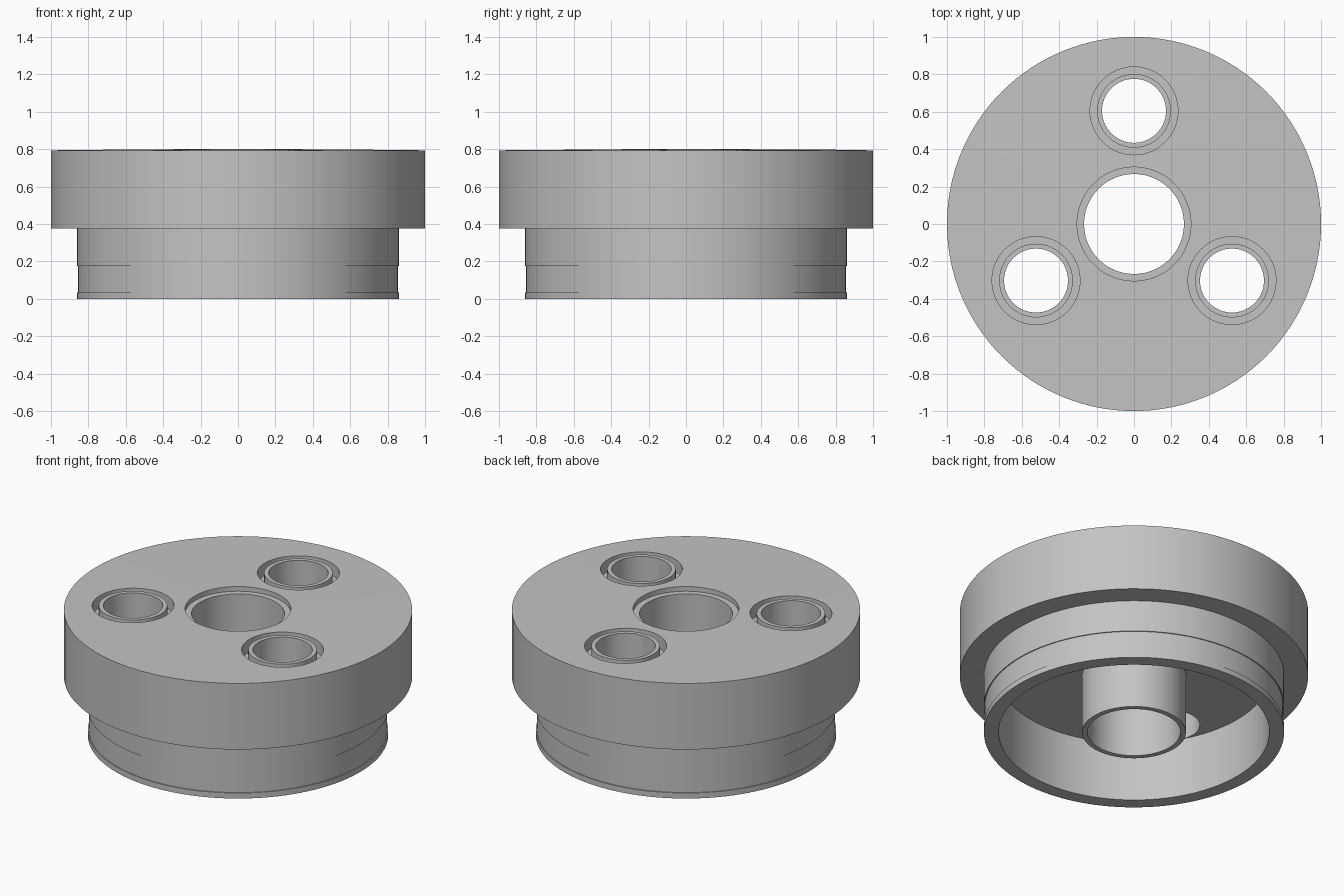
import bpy, bmesh, math
from mathutils import Matrix, Vector

cube = bpy.data.objects.get("Cube")
if cube:
    bpy.data.objects.remove(cube, do_unlink=True)

metal = bpy.data.materials.new("light_grey_metal")
metal.use_nodes = True
GREY = (0.55, 0.55, 0.55, 1)
metal.diffuse_color = GREY
metal.node_tree.nodes["Principled BSDF"].inputs["Base Color"].default_value = GREY

TOP, STEP = 0.80, 0.375            # crown and underside of the flange
BORE, PIN_HOLE, BUSH, POCKET = 0.267, 0.171, 0.197, 0.235
POCKET_FLOOR = TOP - 0.08
PIN_CIRCLE = 0.605


def lathe(name, profile, centre=(0, 0), steps=128):
    """Revolve a closed (radius, height) outline into a solid ring."""
    bm = bmesh.new()
    rings = []
    for i in range(steps):
        a = math.tau * i / steps
        rings.append([bm.verts.new((r * math.cos(a), r * math.sin(a), z)) for r, z in profile])
    n = len(profile)
    for i in range(steps):
        here, there = rings[i], rings[(i + 1) % steps]
        for j in range(n):
            k = (j + 1) % n
            bm.faces.new((here[j], there[j], there[k], here[k]))
    bmesh.ops.recalc_face_normals(bm, faces=bm.faces[:])
    return finish(name, bm, centre)


def finish(name, bm, centre):
    mesh = bpy.data.meshes.new(name)
    bm.to_mesh(mesh)
    bm.free()
    mesh.materials.append(metal)
    obj = bpy.data.objects.new(name, mesh)
    obj.location = (*centre, 0)
    bpy.context.collection.objects.link(obj)
    return obj


def activate(obj):
    bpy.ops.object.select_all(action='DESELECT')
    obj.select_set(True)
    bpy.context.view_layer.objects.active = obj


def drill(body, radius, low, high, centre):
    """Cut a round hole, then discard the cutter."""
    bm = bmesh.new()
    bmesh.ops.create_cone(bm, cap_ends=True, segments=64, radius1=radius, radius2=radius,
                          depth=high - low, matrix=Matrix.Translation(Vector((0, 0, (low + high) / 2))))
    cutter = finish("hole_cutter", bm, centre)
    cutter.hide_render = True
    bpy.context.view_layer.update()
    cut = body.modifiers.new("hole", 'BOOLEAN')
    cut.operation, cut.solver, cut.object = 'DIFFERENCE', 'EXACT', cutter
    activate(body)
    bpy.ops.object.modifier_apply(modifier=cut.name)
    bpy.data.objects.remove(cutter, do_unlink=True)


# Flange, grooved skirt, hollow underside and centre tube in one outline
body = lathe("flanged_body", [
    (1.0, TOP - 0.006), (1.0, STEP),
    (0.862, STEP), (0.862, 0.175), (0.856, 0.175), (0.856, 0.035), (0.862, 0.035), (0.862, 0),
    (0.777, 0), (0.777, STEP),
    (0.298, STEP), (0.298, 0), (BORE, 0),
    (BORE, TOP - 0.03), (0.304, TOP - 0.03), (0.304, TOP),
])
parts = [body]

# Three pin holes, each with a counterbore and a flush bushing
for i in range(3):
    a = math.radians(90 + 120 * i)
    centre = (PIN_CIRCLE * math.cos(a), PIN_CIRCLE * math.sin(a))
    drill(body, PIN_HOLE, STEP - 0.1, TOP + 0.1, centre)
    drill(body, POCKET, POCKET_FLOOR, TOP + 0.1, centre)
    parts.append(lathe(f"bushing_{i + 1}", [
        (BUSH, POCKET_FLOOR), (BUSH, TOP - 0.003),
        (PIN_HOLE, TOP - 0.003), (PIN_HOLE, POCKET_FLOOR)], centre, 64))

for obj in parts:
    activate(obj)
    bpy.ops.object.shade_smooth_by_angle(angle=math.radians(30))
